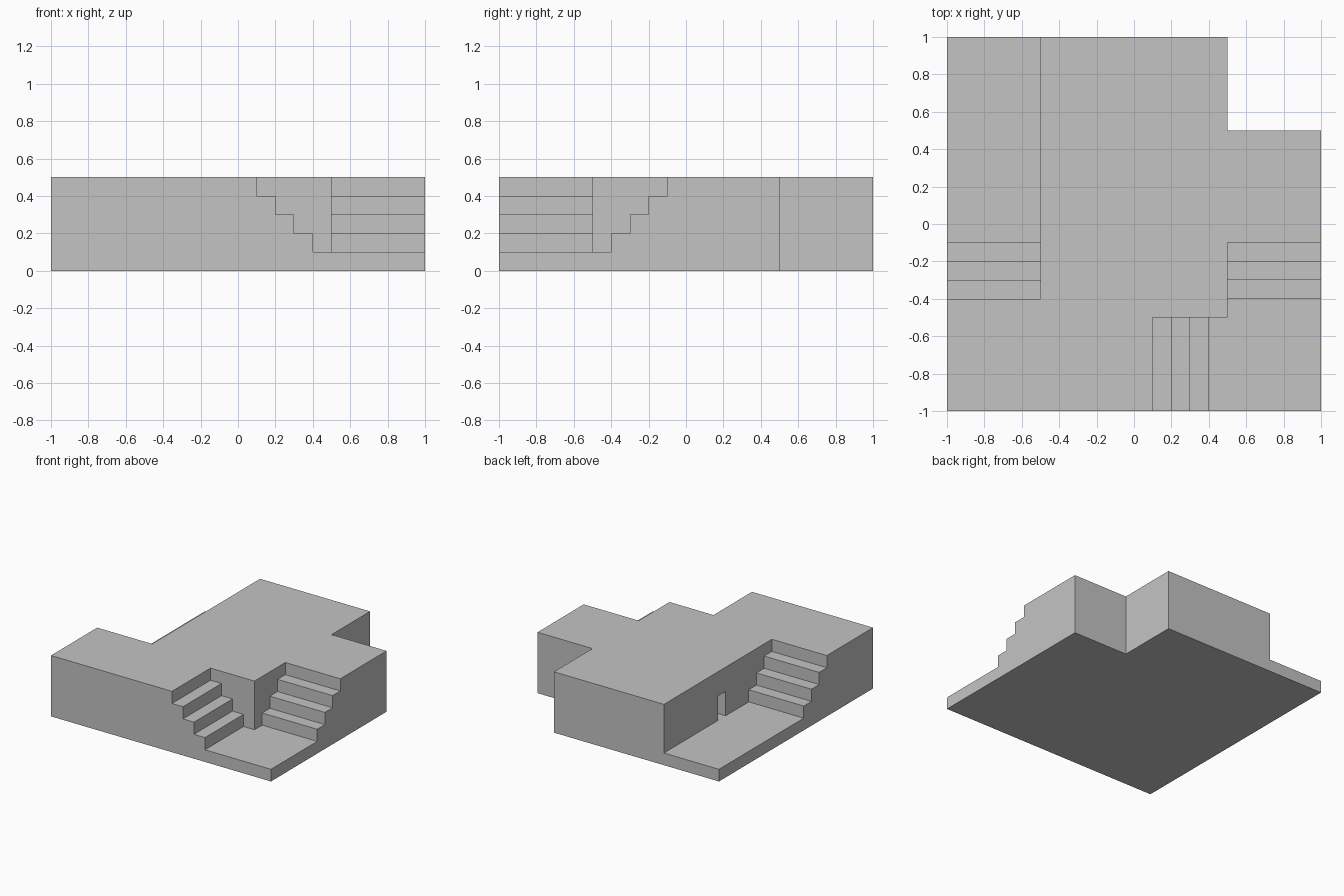
import bpy, bmesh, math
from mathutils import Vector

cube = bpy.data.objects.get("Cube")
if cube:
    bpy.data.objects.remove(cube, do_unlink=True)

# Single flat grey
grey = bpy.data.materials.new("plain_grey")
grey.use_nodes = True
colour = (0.55, 0.55, 0.55, 1)
grey.diffuse_color = colour
grey.node_tree.nodes["Principled BSDF"].inputs["Base Color"].default_value = colour


def prism(name, points, sweep):
    """Closed solid: a flat polygon swept along a vector."""
    bm = bmesh.new()
    face = bm.faces.new([bm.verts.new(p) for p in points])
    swept = bmesh.ops.extrude_face_region(bm, geom=[face])
    verts = [g for g in swept["geom"] if isinstance(g, bmesh.types.BMVert)]
    bmesh.ops.translate(bm, verts=verts, vec=Vector(sweep))
    bmesh.ops.recalc_face_normals(bm, faces=bm.faces)
    mesh = bpy.data.meshes.new(name)
    bm.to_mesh(mesh)
    bm.free()
    mesh.materials.append(grey)
    obj = bpy.data.objects.new(name, mesh)
    bpy.context.collection.objects.link(obj)
    return obj


def stair_well(name, origin, run, across, length):
    """Void above a flight of steps that descends along run to a low floor."""
    profile = [(0, 0.7)]
    for i in range(4):
        z = 0.4 - 0.1 * i
        profile += [(0.1 * i, z), (0.1 * (i + 1) if i < 3 else length, z)]
    profile.append((length, 0.7))
    o, r = Vector((*origin, 0)), Vector((*run, 0))
    points = [o + r * d + Vector((0, 0, z)) for d, z in profile]
    return prism(name, points, Vector((*across, 0)) * 0.6)


# Main platform with one back corner notched out
outline = [(-1, -1), (1, -1), (1, 0.5), (0.5, 0.5), (0.5, 1), (-1, 1)]
body = prism("stepped_platform", [(x, y, 0) for x, y in outline], (0, 0, 0.5))

# Stair wells and the small doorway recess in the long wall
cutters = [
    stair_well("left_side_stair_well", (-0.5, -0.4), (0, 1), (-1, 0), 1.5),
    stair_well("corner_side_stair_well", (0.5, -0.1), (0, -1), (1, 0), 1.0),
    stair_well("corner_front_stair_well", (0.1, -0.5), (1, 0), (0, -1), 1.0),
    prism("doorway_recess", [(-0.6, 0.2, 0.1), (-0.6, 0.3, 0.1),
                             (-0.6, 0.3, 0.3), (-0.6, 0.2, 0.3)], (0.2, 0, 0)),
]
bpy.context.view_layer.objects.active = body
for cutter in cutters:
    cutter.hide_render = True
    mod = body.modifiers.new(cutter.name, 'BOOLEAN')
    mod.operation = 'DIFFERENCE'
    mod.solver = 'EXACT'
    mod.object = cutter
    bpy.ops.object.modifier_apply(modifier=mod.name)
    bpy.data.objects.remove(cutter, do_unlink=True)

# Merge coplanar faces left by the cuts
bm = bmesh.new()
bm.from_mesh(body.data)
bmesh.ops.remove_doubles(bm, verts=bm.verts, dist=0.0001)
bmesh.ops.dissolve_limit(bm, angle_limit=math.radians(1),
                         verts=bm.verts, edges=bm.edges)
bm.to_mesh(body.data)
bm.free()
